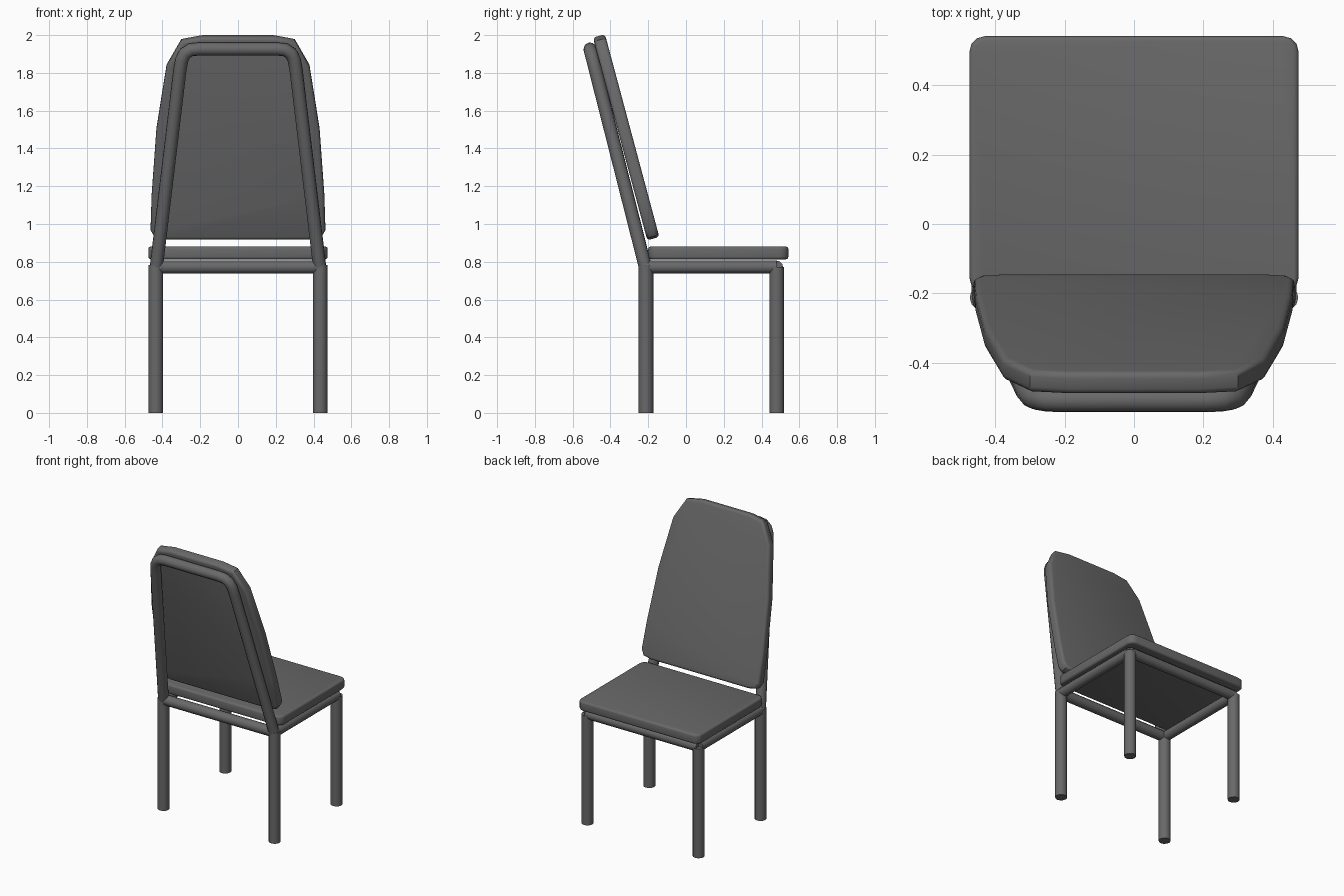
import bpy, bmesh, math
from mathutils import Vector

if "Cube" in bpy.data.objects:
    bpy.data.objects.remove(bpy.data.objects["Cube"])

grey = bpy.data.materials.new("dark grey")
grey.diffuse_color = (0.14, 0.14, 0.14, 1)
grey.use_nodes = True
grey.node_tree.nodes["Principled BSDF"].inputs["Base Color"].default_value = grey.diffuse_color


def finish(ob, angle=40):
    bpy.ops.object.select_all(action='DESELECT')
    ob.select_set(True)
    bpy.context.view_layer.objects.active = ob
    if ob.type == 'CURVE':
        bpy.ops.object.convert(target='MESH')
        ob = bpy.context.object
    ob.data.materials.clear()
    ob.data.materials.append(grey)
    bpy.ops.object.shade_smooth_by_angle(angle=math.radians(angle))
    return ob


def tube(name, points, radius):
    cu = bpy.data.curves.new(name, 'CURVE')
    cu.dimensions = '3D'
    cu.bevel_depth = radius
    cu.bevel_resolution = 4
    cu.use_fill_caps = True
    sp = cu.splines.new('POLY')
    sp.points.add(len(points) - 1)
    for p, co in zip(sp.points, points):
        p.co = (*co, 1)
    ob = bpy.data.objects.new(name, cu)
    bpy.context.collection.objects.link(ob)
    return finish(ob)


def padded_slab(name, outline, thickness, axis, bevel):
    """Extrude a flat outline along an axis and round all of its rims."""
    bm = bmesh.new()
    face = bm.faces.new([bm.verts.new(p) for p in outline])
    ext = bmesh.ops.extrude_face_region(bm, geom=[face])
    verts = [g for g in ext['geom'] if isinstance(g, bmesh.types.BMVert)]
    bmesh.ops.translate(bm, verts=verts, vec=Vector(axis) * thickness)
    bmesh.ops.recalc_face_normals(bm, faces=bm.faces)
    rims = [e for e in bm.edges if abs((e.verts[0].co - e.verts[1].co).dot(Vector(axis))) < 1e-4]
    bmesh.ops.bevel(bm, geom=rims, offset=bevel, segments=3, profile=0.5, affect='EDGES')
    me = bpy.data.meshes.new(name)
    bm.to_mesh(me)
    bm.free()
    ob = bpy.data.objects.new(name, me)
    bpy.context.collection.objects.link(ob)
    return finish(ob)


LX, YB, YF, ZR = 0.435, -0.212, 0.48, 0.772

# Legs and side rails
for side, s in (("left", -1), ("right", 1)):
    tube(f"{side}_backrest_leg", [(s * LX, YB, 0), (s * LX, YB, ZR + 0.01)], 0.039)
    tube(f"{side}_open_side_leg", [(s * LX, YF, 0), (s * LX, YF, ZR)], 0.039)
    tube(f"{side}_side_rail", [(s * LX, YB, ZR), (s * LX, YF, ZR)], 0.034)

# Cross rails
tube("backrest_cross_rail", [(-LX, YB, ZR), (LX, YB, ZR)], 0.035)
tube("open_side_cross_rail", [(-LX, YF, ZR), (LX, YF, ZR)], 0.034)

# Bent backrest frame: half profile in x, z, mirrored and leaned back
half = [(0.432, 0.775), (0.307, 1.82), (0.297, 1.87), (0.28, 1.903), (0.25, 1.922), (0.21, 1.926)]
profile = half + [(-x, z) for x, z in reversed(half)]
tube("backrest_frame", [(x, -0.216 - 0.2535 * (z - 0.775), z) for x, z in profile], 0.035)

# Seat cushion with rounded corners
x, y0, y1, r = 0.475, -0.2, 0.542, 0.045
corners = [(x - r, y1 - r, 0), (-x + r, y1 - r, 90), (-x + r, y0 + r, 180), (x - r, y0 + r, 270)]
outline = []
for cx, cy, a0 in corners:
    for i in range(4):
        a = math.radians(a0 + 30 * i)
        outline.append((cx + r * math.cos(a), cy + r * math.sin(a), 0.813))
padded_slab("seat", outline, 0.068, (0, 0, 1), 0.014)

# Tapered backrest cushion, tilted
half = [(0.38, 0.0), (0.44, 0.012), (0.463, 0.05), (0.457, 0.24), (0.432, 0.60),
        (0.41, 0.745), (0.378, 0.95), (0.30, 1.09), (0.19, 1.111)]
outline = [(x, 0, v) for x, v in half] + [(-x, 0, v) for x, v in reversed(half)]
back = padded_slab("backrest_cushion", outline, 0.066, (0, 1, 0), 0.018)
back.location = (0, -0.205, 0.914)
back.rotation_euler = (math.radians(15), 0, 0)
